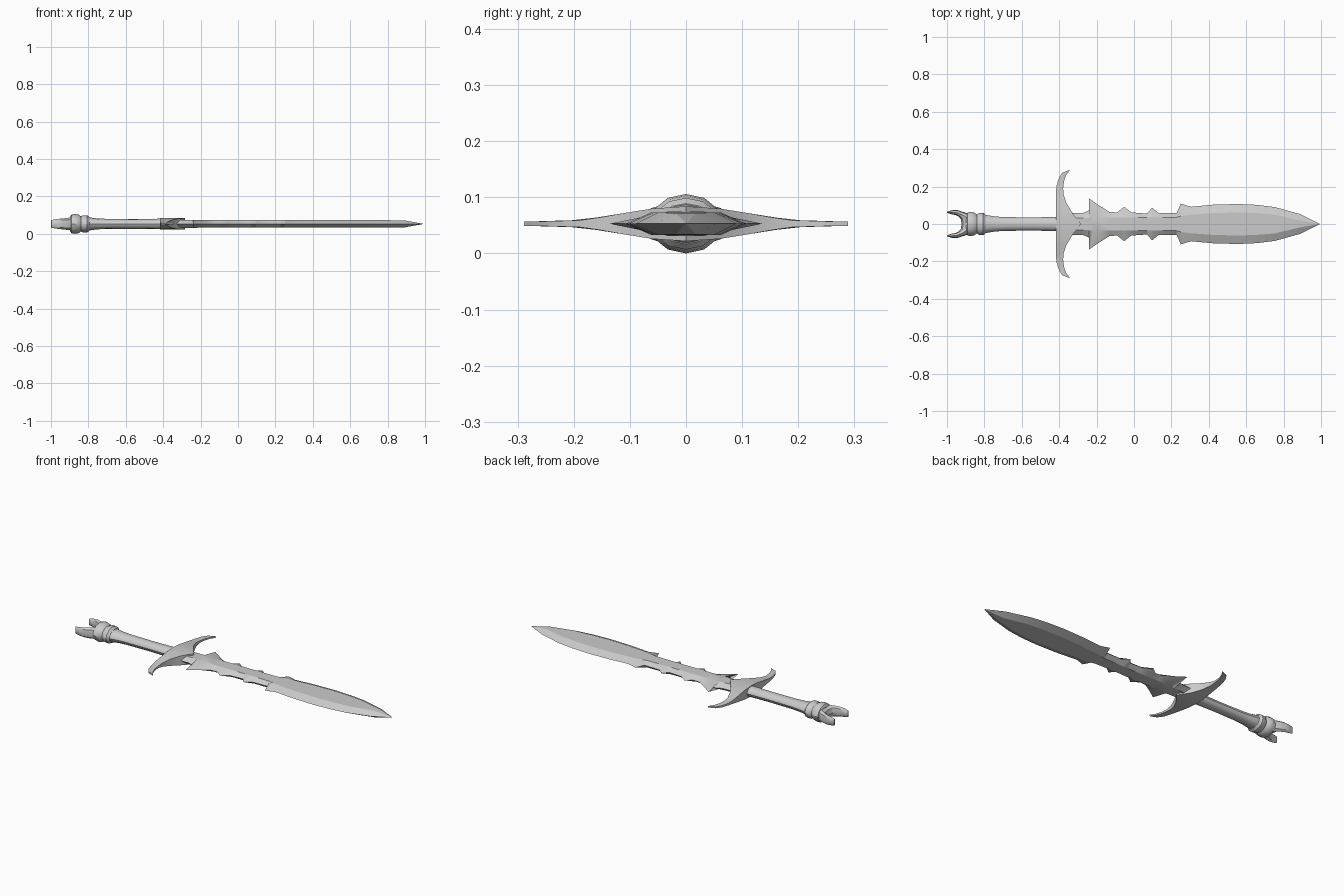
import bpy, bmesh, math

ZC = 0.053  # height of the sword's mid plane


def loft(name, rings, angle=30):
    """Skin a list of equal-length point rings and cap both ends."""
    bm = bmesh.new()
    vs = [[bm.verts.new((x, y, z + ZC)) for x, y, z in r] for r in rings]
    n = len(rings[0])
    for a, b in zip(vs, vs[1:]):
        for i in range(n):
            j = (i + 1) % n
            bm.faces.new((a[i], a[j], b[j], b[i]))
    bm.faces.new(vs[0])
    bm.faces.new(vs[-1])
    bmesh.ops.remove_doubles(bm, verts=bm.verts, dist=1e-5)
    bmesh.ops.recalc_face_normals(bm, faces=bm.faces)
    me = bpy.data.meshes.new(name)
    bm.to_mesh(me)
    bm.free()
    ob = bpy.data.objects.new(name, me)
    bpy.context.collection.objects.link(ob)
    bpy.ops.object.select_all(action='DESELECT')
    ob.select_set(True)
    bpy.context.view_layer.objects.active = ob
    bpy.ops.object.shade_smooth_by_angle(angle=math.radians(angle))
    return ob


def lathe(name, profile, sides=12):
    """Elliptical rings along x: (x, y radius, z radius)."""
    ang = [2 * math.pi * i / sides for i in range(sides)]
    loft(name, [[(x, ry * math.cos(a), rz * math.sin(a)) for a in ang]
                for x, ry, rz in profile], 35)


def mirrored_span(name, sections, shape):
    """Sections (x0, y0, x1, y1, half height) for +y, repeated on -y."""
    both = [(a, -b, c, -d, h) for a, b, c, d, h in reversed(sections[1:])] + sections
    loft(name, [[(a + (c - a) * t, b + (d - b) * t, h * s) for t, s in shape]
                for a, b, c, d, h in both])


# Blade with flat middle, bevelled edges and thorns: (x, edge y, flat y, half thickness)
blade = [
    (-0.38, 0.058, 0.03, 0.022), (-0.275, 0.058, 0.032, 0.022),
    (-0.225, 0.08, 0.034, 0.021), (-0.24, 0.136, 0.034, 0.021),
    (-0.185, 0.098, 0.034, 0.02), (-0.13, 0.064, 0.034, 0.02),
    (-0.09, 0.062, 0.034, 0.02), (-0.053, 0.092, 0.034, 0.02),
    (-0.015, 0.062, 0.034, 0.02), (0.07, 0.056, 0.034, 0.02),
    (0.096, 0.088, 0.034, 0.02), (0.13, 0.06, 0.034, 0.02),
    (0.228, 0.058, 0.036, 0.02), (0.25, 0.109, 0.042, 0.02),
    (0.305, 0.092, 0.05, 0.02), (0.42, 0.103, 0.058, 0.02),
    (0.556, 0.107, 0.062, 0.02), (0.66, 0.102, 0.058, 0.02),
    (0.754, 0.09, 0.05, 0.02), (0.888, 0.053, 0.018, 0.019), (0.995, 0, 0, 0)]
loft("blade", [[(x, e, 0), (x, f, h), (x, -f, h), (x, -e, 0), (x, -f, -h), (x, f, -h)]
               for x, e, f, h in blade], 20)

# Curved crossguard
mirrored_span("crossguard", [
    (-0.418, 0, -0.283, 0, 0.031), (-0.418, 0.06, -0.33, 0.06, 0.027),
    (-0.418, 0.11, -0.36, 0.11, 0.019), (-0.418, 0.16, -0.376, 0.155, 0.011),
    (-0.414, 0.205, -0.379, 0.19, 0.006), (-0.402, 0.245, -0.374, 0.23, 0.005),
    (-0.383, 0.274, -0.363, 0.26, 0.004), (-0.345, 0.289, -0.345, 0.286, 0.004)],
    [(0, 1), (1, 1), (1, -1), (0, -1)])

# Grip
lathe("grip", [(-0.83, 0.05, 0.038), (-0.79, 0.048, 0.034), (-0.75, 0.041, 0.029),
               (-0.7, 0.037, 0.027), (-0.55, 0.035, 0.026), (-0.4, 0.038, 0.028)])

# Collar of two swollen rings
lathe("rear_collar", [(-0.897, 0.05, 0.04), (-0.89, 0.062, 0.05), (-0.872, 0.065, 0.053),
                      (-0.852, 0.06, 0.05), (-0.84, 0.05, 0.041), (-0.83, 0.05, 0.041)])
lathe("front_collar", [(-0.842, 0.048, 0.039), (-0.828, 0.059, 0.046),
                       (-0.806, 0.06, 0.046), (-0.793, 0.05, 0.036)])

# Crescent pommel with two prongs
octagon = [(0.5 - 0.5 * math.cos(a), math.sin(a))
           for a in (2 * math.pi * i / 8 for i in range(8))]
mirrored_span("crescent_pommel", [
    (-0.922, 0, -0.86, 0, 0.034), (-0.926, 0.026, -0.87, 0.048, 0.034),
    (-0.936, 0.039, -0.908, 0.063, 0.031), (-0.954, 0.048, -0.945, 0.075, 0.028),
    (-0.974, 0.052, -0.975, 0.074, 0.025), (-1.0, 0.06, -0.998, 0.066, 0.02)], octagon)
